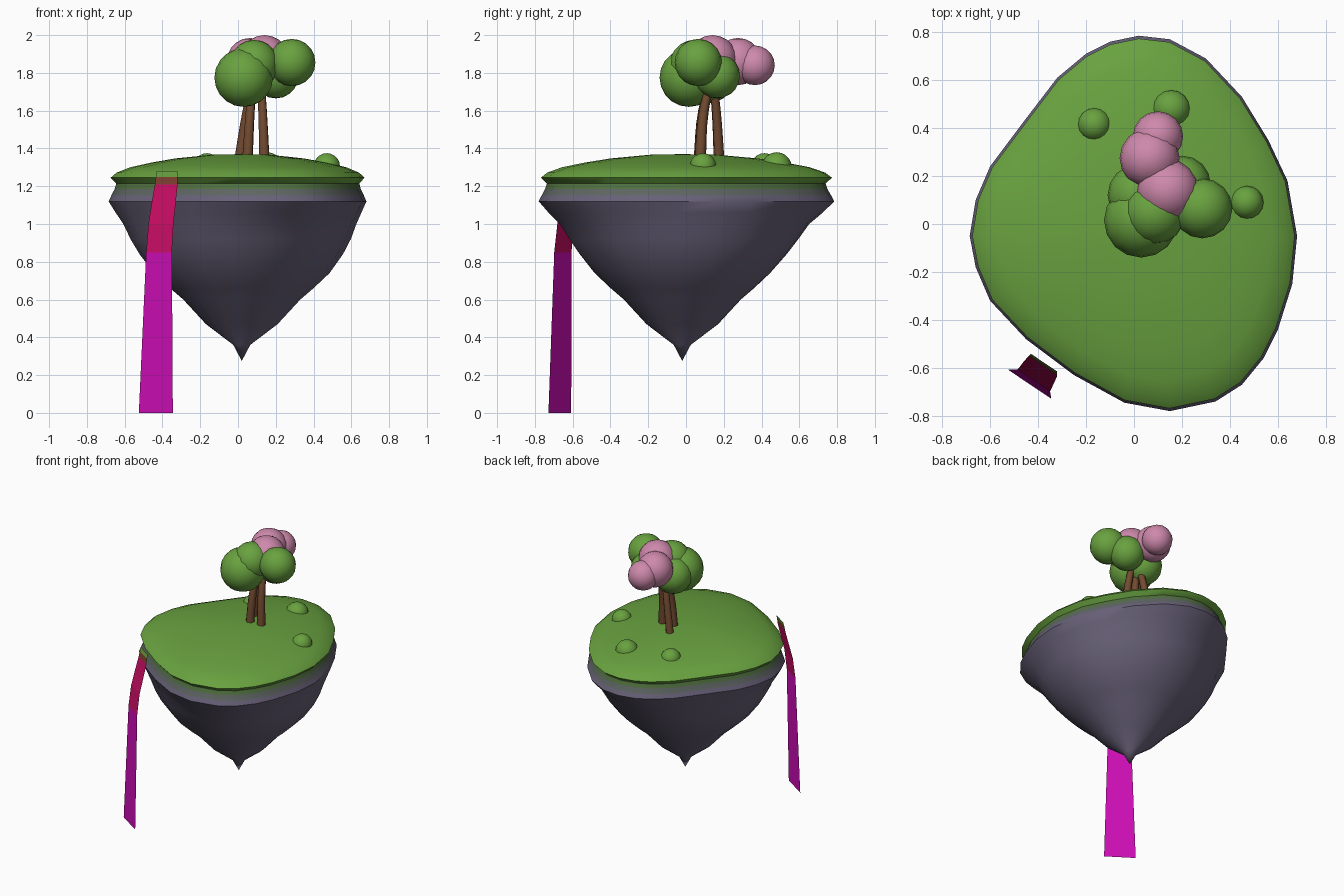
import bpy, bmesh
from math import hypot
from mathutils import Vector

cube = bpy.data.objects.get("Cube")
if cube:
    bpy.data.objects.remove(cube, do_unlink=True)


def material(name, r, g, b):
    m = bpy.data.materials.new(name)
    m.use_nodes = True
    m.diffuse_color = (r, g, b, 1)
    node = next(n for n in m.node_tree.nodes if n.type == 'BSDF_PRINCIPLED')
    node.inputs["Base Color"].default_value = (r, g, b, 1)
    node.inputs["Roughness"].default_value = 0.9
    return m


grass = material("grass green", 0.14, 0.36, 0.05)
moss = material("dark moss", 0.08, 0.16, 0.05)
moss_rock = material("mossy rock", 0.11, 0.13, 0.12)
rock = material("slate purple", 0.14, 0.12, 0.19)
bark = material("bark brown", 0.17, 0.07, 0.03)
blossom = material("blossom pink", 0.62, 0.25, 0.41)
mud = material("wet brown", 0.22, 0.05, 0.03)
crimson = material("crimson water", 0.60, 0.004, 0.13)
magenta = material("magenta water", 0.62, 0.004, 0.47)


def finish(name, bm, mats, smooth=True):
    mesh = bpy.data.meshes.new(name)
    for f in bm.faces:
        f.smooth = smooth
    bm.to_mesh(mesh)
    bm.free()
    for m in mats:
        mesh.materials.append(m)
    ob = bpy.data.objects.new(name, mesh)
    bpy.context.collection.objects.link(ob)
    if smooth:
        bpy.ops.object.select_all(action='DESELECT')
        ob.select_set(True)
        bpy.context.view_layer.objects.active = ob
        bpy.ops.object.shade_smooth_by_angle(angle=0.8)
    return ob


# Egg-shaped plan of the island
OUTLINE = [(.02, .785), (.15, .77), (.3, .69), (.45, .53), (.56, .35), (.64, .18),
           (.68, -.05), (.66, -.25), (.6, -.44), (.54, -.56), (.45, -.67),
           (.34, -.74), (.15, -.78), (-.04, -.745), (-.25, -.63), (-.45, -.48),
           (-.6, -.32), (-.66, -.18), (-.685, -.05), (-.66, .1), (-.6, .24),
           (-.45, .44), (-.32, .61), (-.2, .71), (-.1, .76)]
CENTRE = (.02, -.02)


def ring(bm, z, scale, circle=0, blend=0):
    """Island outline scaled about its centre and blended towards a circle."""
    verts = []
    for x, y in OUTLINE:
        dx, dy = x - CENTRE[0], y - CENTRE[1]
        d = hypot(dx, dy)
        k = scale * (1 - blend) + blend * circle / d
        verts.append(bm.verts.new((CENTRE[0] + dx * k, CENTRE[1] + dy * k, z)))
    return verts


def island_layer(name, levels, mats, peak=None, tip=None, rule=None):
    bm = bmesh.new()
    rings = [ring(bm, *lv) for lv in levels]
    n = len(OUTLINE)
    for a, b in zip(rings, rings[1:]):
        for i in range(n):
            bm.faces.new((a[i], a[(i + 1) % n], b[(i + 1) % n], b[i]))
    for loop, z in ((rings[0], peak), (rings[-1], tip)):
        if z is None:
            bm.faces.new(loop)
        else:
            v = bm.verts.new((*CENTRE, z))
            for i in range(n):
                bm.faces.new((loop[i], loop[(i + 1) % n], v))
    bmesh.ops.recalc_face_normals(bm, faces=bm.faces)
    if rule:
        for f in bm.faces:
            f.material_index = rule(f.calc_center_median().z)
    return finish(name, bm, mats)


# Grass dome with an undercut lip
island_layer("grass_top", [(1.367, .22), (1.347, .5), (1.325, .68), (1.3, .84),
                           (1.272, .94), (1.245, .985), (1.212, .94)], [grass], peak=1.37)

# Rock body, turning round towards the pointed tip
island_layer("rock_base",
             [(1.22, .94), (1.185, .955), (1.15, .98), (1.12, 1.0),
              (1.06, .95, .66, .2), (1.0, .9, .62, .5), (.92, .85, .585, .7),
              (.84, .78, .54, .85), (.74, .66, .465, 1), (.66, .5, .38, 1),
              (.6, .4, .31, 1), (.47, .3, .19, 1), (.36, .1, .045, 1)],
             [rock, moss, moss_rock], tip=.275,
             rule=lambda z: 1 if z > 1.18 else 2 if z > 1.15 else 0)

# Waterfall sheet: centre of each row and half of its width vector
FALL = [((-.375, -.578, 1.28), .055), ((-.378, -.585, 1.25), .057),
        ((-.38, -.592, 1.21), .06), ((-.395, -.615, 1.1), .064),
        ((-.408, -.637, 1.0), .066), ((-.418, -.652, .85), .068),
        ((-.435, -.668, 0), .09)]
bm = bmesh.new()
rows = []
for c, half in FALL:
    side = Vector((half, -half * .67, 0))
    rows.append([bm.verts.new(Vector(c) - side), bm.verts.new(Vector(c) + side)])
for a, b in zip(rows, rows[1:]):
    f = bm.faces.new((a[0], b[0], b[1], a[1]))
    z = f.calc_center_median().z
    f.material_index = 0 if z > 1.25 else 1 if z > 1.21 else 2 if z > .85 else 3
finish("waterfall", bm, [grass, mud, crimson, magenta], smooth=False)


# Three bent, tapering trunks
def trunk(name, points):
    curve = bpy.data.curves.new(name, 'CURVE')
    curve.dimensions = '3D'
    curve.bevel_depth = .03
    curve.bevel_resolution = 1
    curve.use_fill_caps = True
    spline = curve.splines.new('BEZIER')
    spline.resolution_u = 4
    spline.bezier_points.add(len(points) - 1)
    for i, (bp, p) in enumerate(zip(spline.bezier_points, points)):
        bp.co = p
        bp.radius = 1 - .15 * i
        bp.handle_left_type = bp.handle_right_type = 'AUTO'
    curve.materials.append(bark)
    ob = bpy.data.objects.new(name, curve)
    bpy.context.collection.objects.link(ob)


trunk("front_trunk", [(.05, .07, 1.34), (.065, .09, 1.6), (.08, .14, 1.78)])
trunk("left_trunk", [(.14, .075, 1.34), (.13, .095, 1.6), (.12, .14, 1.78)])
trunk("back_trunk", [(.01, .175, 1.34), (.05, .16, 1.6), (.09, .14, 1.78)])


# Foliage, blossom and bushes
def balls(prefix, mat, specs):
    for i, (x, y, z, r) in enumerate(specs, 1):
        bm = bmesh.new()
        bmesh.ops.create_uvsphere(bm, u_segments=16, v_segments=10, radius=r)
        bmesh.ops.translate(bm, verts=bm.verts, vec=(x, y, z))
        finish(f"{prefix}_{i}", bm, [mat])


balls("leaf_ball", grass, [(.03, .015, 1.775, .155), (.085, .045, 1.845, .13),
                           (.285, .065, 1.855, .125), (.2, .165, 1.785, .12),
                           (.02, .12, 1.77, .13)])
balls("blossom_ball", blossom, [(.1, .365, 1.84, .105), (.065, .275, 1.86, .125),
                                (.14, .14, 1.87, .13)])
balls("bush", grass, [(-.165, .415, 1.305, .07), (.155, .48, 1.3, .08),
                      (.47, .09, 1.305, .07)])
